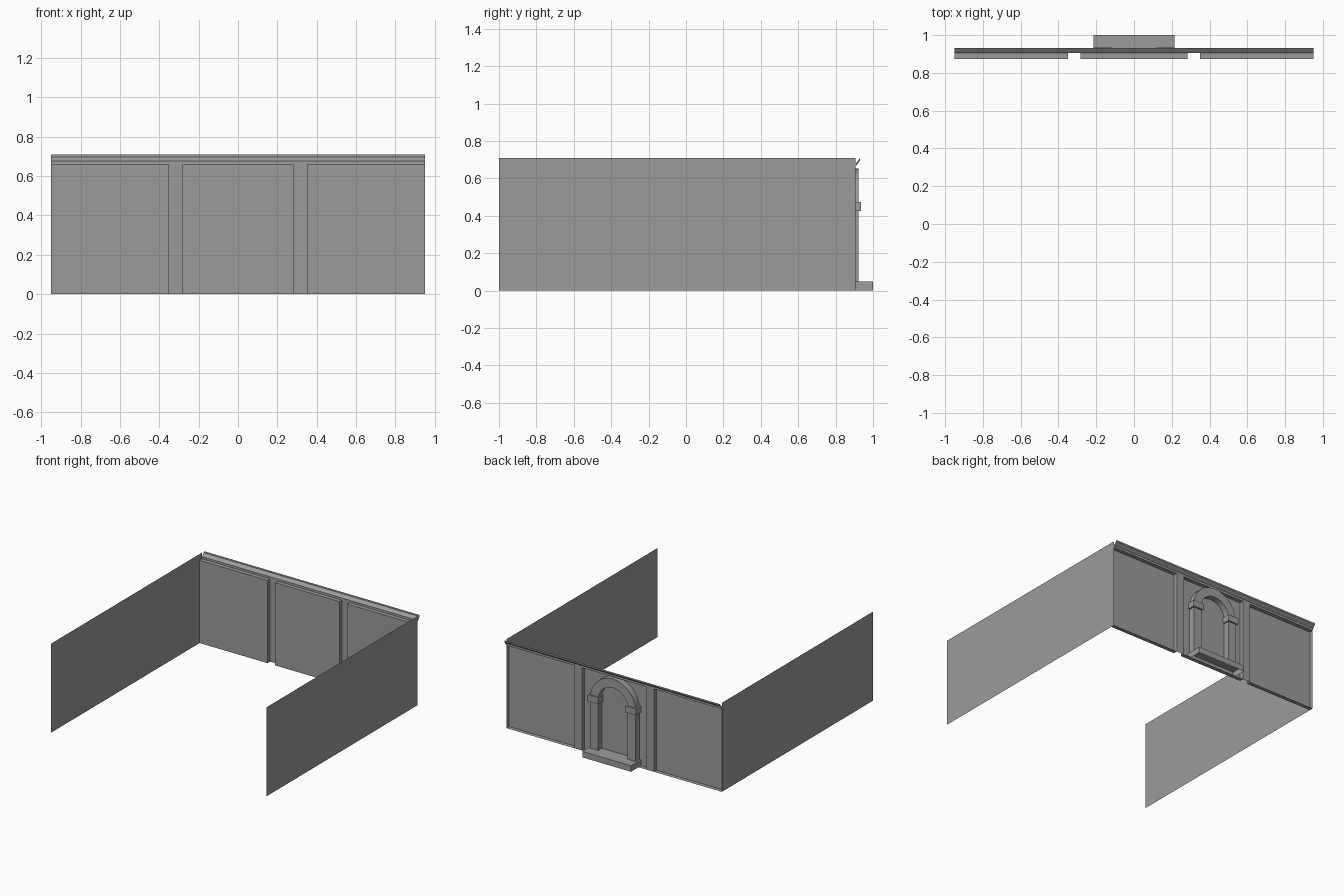
import bpy
import bmesh
import math
from mathutils import Vector

if "Cube" in bpy.data.objects:
    bpy.data.objects.remove(bpy.data.objects["Cube"], do_unlink=True)

grey = bpy.data.materials.new("stone grey")
grey.use_nodes = True
colour = (0.33, 0.33, 0.33, 1)
grey.diffuse_color = colour
grey.node_tree.nodes["Principled BSDF"].inputs["Base Color"].default_value = colour

# Shared dimensions
HALF_W, HEIGHT, PANEL_TOP = 0.95, 0.71, 0.66
PANEL_Y, WALL_Y, ARCH_Y, CAP_Y = 0.873, 0.905, 0.922, 0.935
ARCH_BACK = PANEL_Y + 0.001
STEP_TOP = 0.048
PANELS = [(-HALF_W, -0.35), (-0.283, 0.283), (0.35, HALF_W)]


def finish(name, bm):
    mesh = bpy.data.meshes.new(name)
    bm.to_mesh(mesh)
    bm.free()
    mesh.materials.append(grey)
    obj = bpy.data.objects.new(name, mesh)
    bpy.context.collection.objects.link(obj)
    return obj


def ribbon(name, path, sweep, caps=False):
    """Open sheet made by sweeping a polyline, with optional end faces."""
    bm = bmesh.new()
    start = [bm.verts.new(p) for p in path]
    end = [bm.verts.new(Vector(p) + Vector(sweep)) for p in path]
    for i in range(len(path) - 1):
        bm.faces.new((start[i], start[i + 1], end[i + 1], end[i]))
    if caps:
        bm.faces.new(start)
        bm.faces.new(end[::-1])
    return finish(name, bm)


def box(name, x, y, z, open_bottom=False):
    bm = bmesh.new()
    bmesh.ops.create_cube(bm, size=1)
    for v in bm.verts:
        v.co = [lo + (c + 0.5) * (hi - lo) for c, (lo, hi) in zip(v.co, (x, y, z))]
    if open_bottom:
        bm.normal_update()
        low = [f for f in bm.faces if f.normal.z < -0.5]
        bmesh.ops.delete(bm, geom=low, context="FACES_ONLY")
    return finish(name, bm)


# Thin side walls
for side, sign in (("right", 1), ("left", -1)):
    x = sign * HALF_W
    ribbon(side + "_side_wall", [(x, -1, 0), (x, WALL_Y, 0)], (0, 0, HEIGHT))

# Folded back wall: three panels pushed inward between two pilasters
plan = []
for x0, x1 in PANELS:
    plan += [(x0, WALL_Y, 0), (x0, PANEL_Y, 0), (x1, PANEL_Y, 0), (x1, WALL_Y, 0)]
ribbon("back_wall", plan, (0, 0, PANEL_TOP))

# Ledges closing the top and bottom of each panel recess
for i, (x0, x1) in enumerate(PANELS):
    for label, z in (("sill", 0), ("head", PANEL_TOP)):
        ribbon(f"panel_{label}_{i + 1}", [(x0, PANEL_Y, z), (x1, PANEL_Y, z)],
               (0, WALL_Y - PANEL_Y, 0))

# Cornice sheet along the top
cornice = [(WALL_Y, PANEL_TOP), (WALL_Y, 0.677), (0.931, 0.697), (0.931, HEIGHT)]
ribbon("cornice", [(-HALF_W, y, z) for y, z in cornice], (2 * HALF_W, 0, 0), caps=True)

# Doorstep, hollow underneath
box("doorstep", (-0.215, 0.215), (ARCH_BACK, 1), (0, STEP_TOP), open_bottom=True)

# Pillars and their capitals
for side, s in (("right", 1), ("left", -1)):
    box(side + "_pillar", sorted((s * 0.13, s * 0.2)), (ARCH_BACK, ARCH_Y), (STEP_TOP, 0.43))
    box(side + "_capital", sorted((s * 0.12, s * 0.213)), (ARCH_BACK, CAP_Y), (0.425, 0.475))

# Round arch springing from the capitals
bm = bmesh.new()
segments = 24
ring = []
for radius, order in ((0.2, range(segments + 1)), (0.13, range(segments, -1, -1))):
    for i in order:
        a = math.pi * i / segments
        ring.append(bm.verts.new((radius * math.cos(a), ARCH_BACK, 0.452 + radius * math.sin(a))))
last = len(ring) - 1
strips = [bm.faces.new((ring[i], ring[i + 1], ring[last - i - 1], ring[last - i]))
          for i in range(segments)]
result = bmesh.ops.extrude_face_region(bm, geom=strips, use_keep_orig=True)
for v in result["geom"]:
    if isinstance(v, bmesh.types.BMVert):
        v.co.y = ARCH_Y
bmesh.ops.recalc_face_normals(bm, faces=bm.faces)
arch = finish("arch", bm)
bpy.ops.object.select_all(action="DESELECT")
arch.select_set(True)
bpy.context.view_layer.objects.active = arch
bpy.ops.object.shade_smooth_by_angle()
